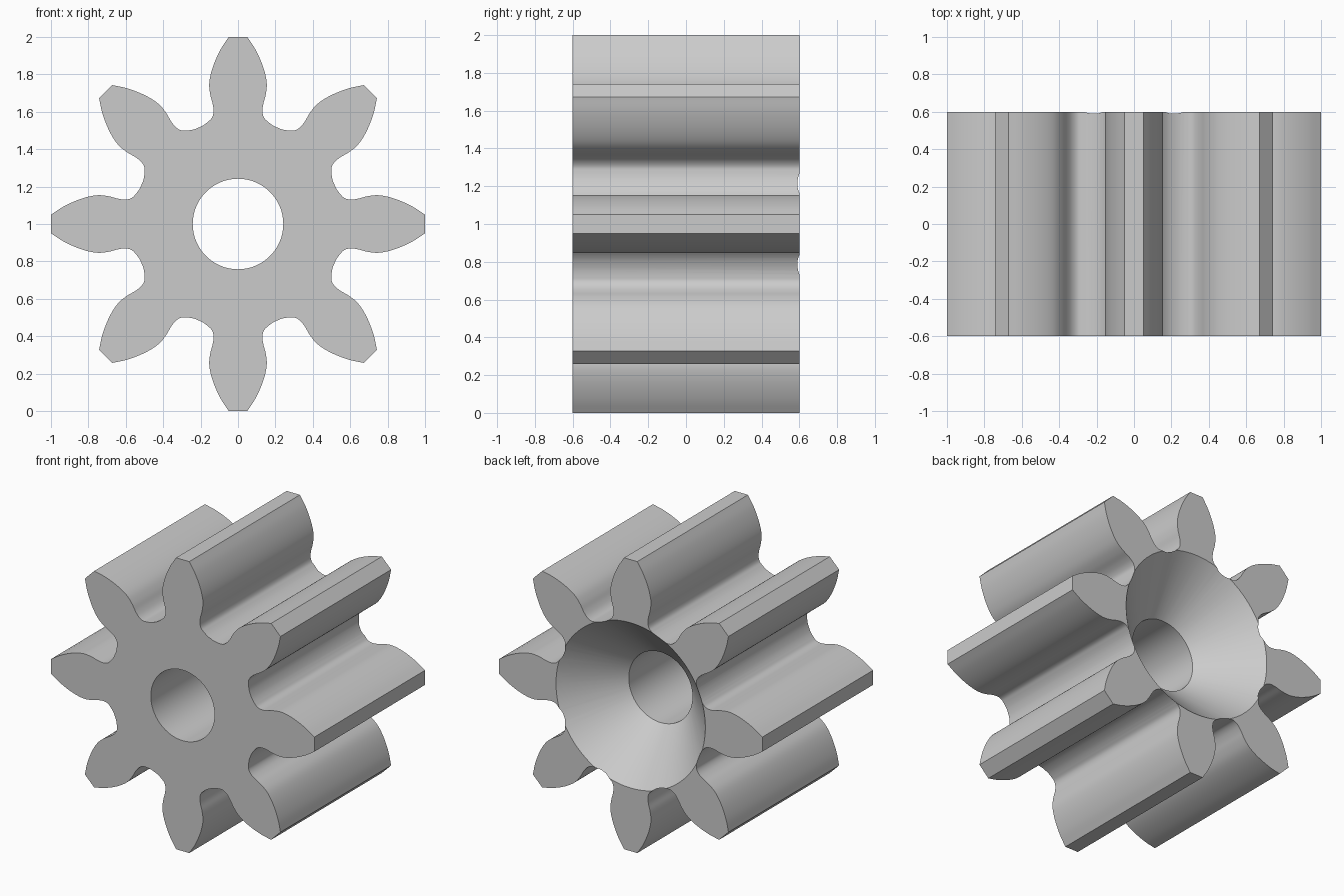
import bpy, bmesh, math
from mathutils import Vector, Matrix

if "Cube" in bpy.data.objects:
    bpy.data.objects.remove(bpy.data.objects["Cube"], do_unlink=True)

TEETH = 8
HALF_DEPTH = 0.6
BORE_R = 0.242
RIM_R = 0.567
ROOT_R = 0.557
PITCH = 2 * math.pi / TEETH


def spline(pts, steps=5):
    """Smooth curve through the points."""
    p = [pts[0] * 2 - pts[1]] + pts + [pts[-1] * 2 - pts[-2]]
    out = []
    for a, b, c, d in zip(p, p[1:], p[2:], p[3:]):
        for i in range(steps):
            t = i / steps
            out.append(0.5 * (2 * b + (c - a) * t + (2 * a - 5 * b + 4 * c - d) * t ** 2
                              + (3 * b - a - 3 * c + d) * t ** 3))
    return out + [pts[-1]]


def new_object(name, bm):
    bmesh.ops.recalc_face_normals(bm, faces=bm.faces)
    mesh = bpy.data.meshes.new(name)
    bm.to_mesh(mesh)
    bm.free()
    obj = bpy.data.objects.new(name, mesh)
    bpy.context.collection.objects.link(obj)
    return obj


# Half of one tooth, from tip corner down the flank and fillet to the root
flank = spline([Vector(p) for p in (
    (0.05, 1.0), (0.092, 0.935), (0.125, 0.865), (0.146, 0.80), (0.154, 0.745),
    (0.148, 0.69), (0.135, 0.64), (0.131, 0.60), (0.140, 0.567), (0.164, 0.543))])
half_valley = PITCH / 2
start = math.atan2(flank[-1].x, flank[-1].y)
for i in (1, 2, 3):
    a = start + (half_valley - start) * i / 3
    r = flank[-1].length if i == 0 else ROOT_R + (0.004 if i == 1 else 0)
    flank.append(Vector((math.sin(a), math.cos(a))) * r)
# Mirrored tooth; the shared valley point is kept once
tooth = [Vector((-p.x, p.y)) for p in reversed(flank[:-1])] + flank

# Toothed body
bm = bmesh.new()
ring = []
for k in range(TEETH):
    turn = Matrix.Rotation(-k * PITCH, 2)
    for p in tooth:
        q = turn @ p
        ring.append(bm.verts.new((q.x, -HALF_DEPTH, q.y + 1)))
face = bm.faces.new(ring)
ext = bmesh.ops.extrude_face_region(bm, geom=[face])
bmesh.ops.translate(bm, vec=(0, 2 * HALF_DEPTH, 0),
                    verts=[v for v in ext["geom"] if isinstance(v, bmesh.types.BMVert)])
gear = new_object("gear_body", bm)

# Cutter: straight bore opening into a wide cone at the back
SEG = 96
cone_start = HALF_DEPTH - (RIM_R - BORE_R)
bm = bmesh.new()
loops = []
for y, r in ((-0.8, BORE_R), (cone_start, BORE_R), (HALF_DEPTH + 0.1, RIM_R + 0.1)):
    loops.append([bm.verts.new((r * math.cos(2 * math.pi * i / SEG), y,
                                1 + r * math.sin(2 * math.pi * i / SEG)))
                  for i in range(SEG)])
for lo, hi in zip(loops, loops[1:]):
    for i in range(SEG):
        j = (i + 1) % SEG
        bm.faces.new((lo[i], lo[j], hi[j], hi[i]))
bm.faces.new(loops[0])
bm.faces.new(loops[-1])
cutter = new_object("bore_cutter", bm)
cutter.hide_render = True

# Cut the bore and apply
mod = gear.modifiers.new("bore", 'BOOLEAN')
mod.operation = 'DIFFERENCE'
mod.solver = 'EXACT'
mod.object = cutter
bpy.ops.object.select_all(action='DESELECT')
gear.select_set(True)
bpy.context.view_layer.objects.active = gear
bpy.ops.object.modifier_apply(modifier=mod.name)
bpy.data.objects.remove(cutter, do_unlink=True)

# Single grey material
grey = bpy.data.materials.new("plain_grey")
grey.use_nodes = True
colour = (0.6, 0.6, 0.6, 1)
grey.diffuse_color = colour
grey.node_tree.nodes["Principled BSDF"].inputs["Base Color"].default_value = colour
gear.data.materials.clear()
gear.data.materials.append(grey)

bpy.ops.object.shade_smooth_by_angle(angle=math.radians(30))
